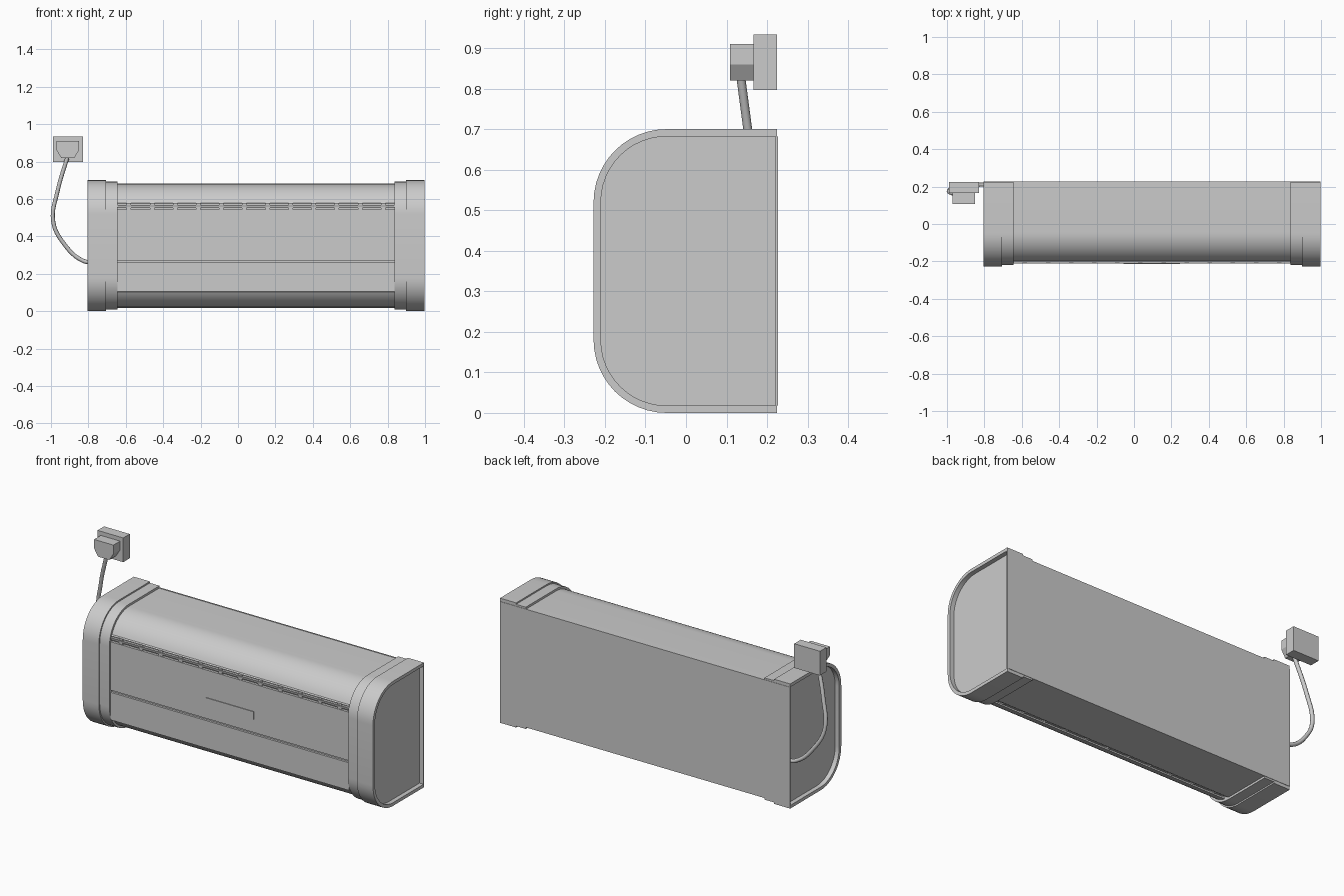
import bpy, bmesh, math
from mathutils import Vector

cube = bpy.data.objects.get("Cube")
if cube:
    bpy.data.objects.remove(cube, do_unlink=True)

grey = bpy.data.materials.new("light grey plastic")
grey.use_nodes = True
grey.diffuse_color = (0.6, 0.6, 0.6, 1)
grey.node_tree.nodes["Principled BSDF"].inputs["Base Color"].default_value = (0.6, 0.6, 0.6, 1)


def finish(name, bm, smooth=True):
    bmesh.ops.recalc_face_normals(bm, faces=bm.faces)
    mesh = bpy.data.meshes.new(name)
    bm.to_mesh(mesh)
    bm.free()
    obj = bpy.data.objects.new(name, mesh)
    bpy.context.collection.objects.link(obj)
    mesh.materials.append(grey)
    if smooth:
        bpy.ops.object.select_all(action='DESELECT')
        obj.select_set(True)
        bpy.context.view_layer.objects.active = obj
        bpy.ops.object.shade_smooth_by_angle(angle=math.radians(30))
    return obj


def prism(name, profile, x0, x1):
    """Extrude a (y, z) profile along x."""
    bm = bmesh.new()
    face = bm.faces.new([bm.verts.new((x0, y, z)) for y, z in profile])
    new = bmesh.ops.extrude_face_region(bm, geom=[face])["geom"]
    bmesh.ops.translate(bm, vec=(x1 - x0, 0, 0),
                        verts=[v for v in new if isinstance(v, bmesh.types.BMVert)])
    return finish(name, bm)


def box(name, lo, hi):
    bm = bmesh.new()
    bmesh.ops.create_cube(bm, size=1)
    lo, hi = Vector(lo), Vector(hi)
    for v in bm.verts:
        v.co = (lo + hi) / 2 + v.co * (hi - lo)
    return finish(name, bm, False)


def arc(cy, cz, r, a0, a1, steps=12):
    angles = [math.radians(a0 + (a1 - a0) * i / steps) for i in range(steps + 1)]
    return [(cy + r * math.cos(a), cz + r * math.sin(a)) for a in angles]


BACK, HEIGHT, RADIUS = 0.225, 0.70, 0.18
CY = -0.228 + RADIUS


def shell(inset):
    """Outline with a flat back and two rounded front corners."""
    r = RADIUS - inset
    return ([(BACK, HEIGHT - inset)] + arc(CY, HEIGHT - RADIUS, r, 90, 180)
            + arc(CY, RADIUS, r, 180, 270) + [(BACK, inset)])


# Main casing: rounded cover, twin grooves, flat front, seam, lower outlet
LEFT, RIGHT = -0.645, 0.838
FRONT = -0.21
casing = [(0.222, 0.68)] + arc(-0.045, 0.515, 0.165, 90, 157)
for z in (0.575, 0.552):
    casing += [(FRONT + 0.004, z), (FRONT + 0.014, z),
               (FRONT + 0.014, z - 0.008), (FRONT, z - 0.008)]
casing += [(FRONT, 0.272), (FRONT + 0.012, 0.272), (FRONT + 0.012, 0.26), (FRONT, 0.26),
           (FRONT, 0.105), (-0.185, 0.105), (-0.05, 0.02), (0.222, 0.02)]
prism("casing", casing, LEFT, RIGHT)

# Curved flap standing just off the outlet
flap = arc(-0.045, 0.185, 0.165, 210, 258) + arc(-0.045, 0.185, 0.157, 258, 210)
prism("outlet_flap", flap, LEFT, RIGHT)

# End caps: collar, recessed end wall and raised rim
rim_profile = shell(0) + shell(0.018)[::-1]
for side, inner, sign in (("right", LEFT, -1), ("left", RIGHT, 1)):
    step, wall, outer = (inner + sign * d for d in (0.06, 0.135, 0.16))
    prism(side + "_collar", shell(0.008), inner, step)
    prism(side + "_end_wall", shell(0.016), step, wall)
    prism(side + "_rim", rim_profile, step, outer)

# Thin panel closing the whole back
box("back_panel", (LEFT - 0.16, 0.221, 0.018), (RIGHT + 0.16, 0.227, 0.682))

# Small tabs bridging the grooves
for i in range(12):
    x = LEFT + (RIGHT - LEFT) * (i + 0.5) / 12
    box("groove_tab", (x - 0.012, FRONT + 0.003, 0.542), (x + 0.012, FRONT + 0.016, 0.577))

# Ribs joining the flap to the outlet
rib = arc(-0.045, 0.185, 0.16, 212, 256, 6) + [(-0.06, 0.03), (-0.175, 0.103)]
for i in range(11):
    x = LEFT + (RIGHT - LEFT) * (i + 0.5) / 11
    prism("outlet_rib", rib, x - 0.006, x + 0.006)

# Display plate on the front
box("display_plate", (-0.055, FRONT - 0.004, 0.345), (0.245, FRONT + 0.004, 0.39))

# Wall socket and plug with tapered lower half
box("wall_socket", (-0.99, 0.167, 0.797), (-0.83, 0.225, 0.933))
bm = bmesh.new()
outline = [(-0.06, 0.91), (0.06, 0.91), (0.06, 0.86), (0.035, 0.82), (-0.035, 0.82), (-0.06, 0.86)]
face = bm.faces.new([bm.verts.new((x - 0.91, 0.108, z)) for x, z in outline])
new = bmesh.ops.extrude_face_region(bm, geom=[face])["geom"]
bmesh.ops.translate(bm, vec=(0, 0.06, 0), verts=[v for v in new if isinstance(v, bmesh.types.BMVert)])
finish("plug", bm, False)

# Power cord
curve = bpy.data.curves.new("power_cord", 'CURVE')
curve.dimensions = '3D'
curve.bevel_depth = 0.011
curve.bevel_resolution = 2
curve.use_fill_caps = True
path = [(-0.77, 0.21, 0.26), (-0.83, 0.21, 0.27), (-0.93, 0.20, 0.36), (-0.988, 0.18, 0.48),
        (-0.965, 0.16, 0.64), (-0.91, 0.135, 0.83)]
spline = curve.splines.new('BEZIER')
spline.bezier_points.add(len(path) - 1)
spline.resolution_u = 6
for point, co in zip(spline.bezier_points, path):
    point.co = co
    point.handle_left_type = point.handle_right_type = 'AUTO'
cord = bpy.data.objects.new("power_cord", curve)
bpy.context.collection.objects.link(cord)
curve.materials.append(grey)
